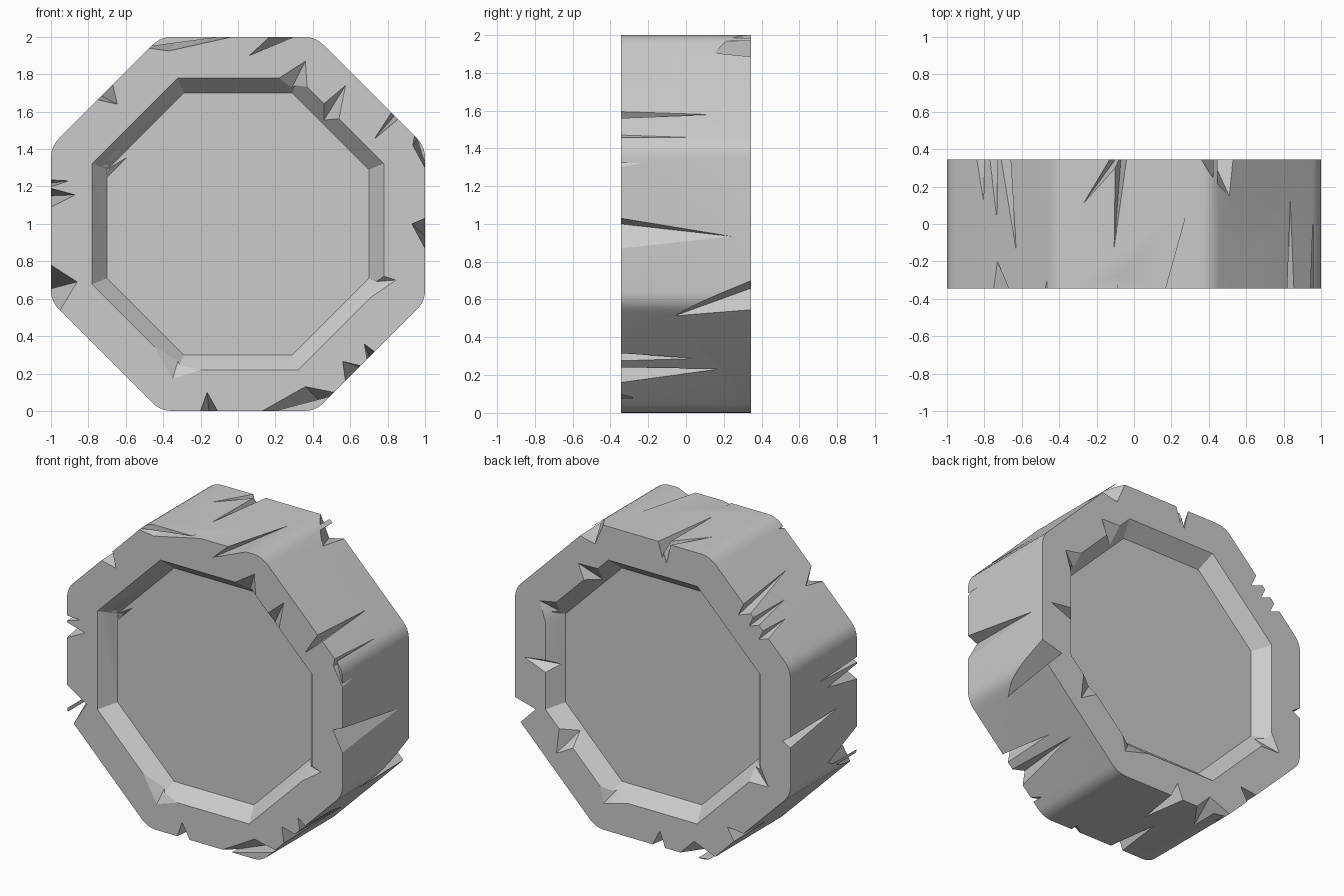
import bpy, bmesh
from math import pi, cos, sin, tan
from mathutils import Vector

if "Cube" in bpy.data.objects:
    bpy.data.objects.remove(bpy.data.objects["Cube"])

H = 0.345          # half thickness
FLOOR = 0.095      # recess depth


def mesh_object(name, bm):
    bmesh.ops.recalc_face_normals(bm, faces=bm.faces[:])
    me = bpy.data.meshes.new(name)
    bm.to_mesh(me)
    bm.free()
    ob = bpy.data.objects.new(name, me)
    bpy.context.collection.objects.link(ob)
    return ob


def octagon(apothem, fillet=0.0, seg=5):
    """Octagon outline in x,z around z = 1, optionally with rounded corners."""
    pts = []
    for i in range(8):
        a = pi / 8 + i * pi / 4
        if not fillet:
            steps, r = [a], 0
        else:
            steps = [a - pi / 8 + k * pi / 4 / seg for k in range(seg + 1)]
            r = fillet / tan(pi / 8)
        c = (apothem - r) / cos(pi / 8)
        for s in steps:
            pts.append((c * cos(a) + r * cos(s), 1 + c * sin(a) + r * sin(s)))
    return pts


def prism(bm, out0, y0, out1, y1):
    a = [bm.verts.new((x, y0, z)) for x, z in out0]
    b = [bm.verts.new((x, y1, z)) for x, z in out1]
    bm.faces.new(a)
    bm.faces.new(b[::-1])
    n = len(a)
    for i in range(n):
        bm.faces.new((a[i], b[i], b[(i + 1) % n], a[(i + 1) % n]))


def wedge(bm, a, b, c, d):
    """Tetrahedron whose inner edge is c-d, enlarged past the surface."""
    m = (c + d) / 2
    v = [bm.verts.new(m + (p - m) * 1.5) for p in (a, b, c, d)]
    for f in ((0, 1, 2), (0, 3, 1), (1, 3, 2), (0, 2, 3)):
        bm.faces.new([v[i] for i in f])


def rim_chip(bm, side, ax, az, bx, bz, cx, cz, y, t):
    """Notch on the outer edge: a, b on the edge, c on the face, tip at depth y."""
    a, b, c = (Vector((px, side * H, pz)) for px, pz in ((ax, az), (bx, bz), (cx, cz)))
    d = a.lerp(b, t)
    d.y = y
    wedge(bm, a, b, c, d)


def recess_chip(bm, side, ax, az, bx, bz, cx, cz):
    """Notch on the recess edge, running down the sloped wall."""
    a, b, c = (Vector((px, side * H, pz)) for px, pz in ((ax, az), (bx, bz), (cx, cz)))
    d = (a + b) / 2
    d += (Vector((0, side * H, 1)) - d).normalized() * 0.065
    d.y = side * (H - 0.075)
    wedge(bm, a, b, c, d)


def cut(target, cutter):
    mod = target.modifiers.new("cut", 'BOOLEAN')
    mod.operation = 'DIFFERENCE'
    mod.solver = 'EXACT'
    mod.use_self = True
    mod.object = cutter
    bpy.context.view_layer.objects.active = target
    bpy.ops.object.modifier_apply(modifier=mod.name)
    cutter.hide_render = True
    bpy.data.objects.remove(cutter)


# wheel body
bm = bmesh.new()
outline = octagon(1.0, 0.06)
prism(bm, outline, -H, outline, H)
wheel = mesh_object("stone_wheel", bm)

# sloped recess on both faces
bm = bmesh.new()
for s in (-1, 1):
    prism(bm, octagon(0.70), s * (H - FLOOR), octagon(0.864), s * (H + 0.1))
cut(wheel, mesh_object("recess_cutter", bm))

# chips on the outer edge
front_top = [
    (-.48, 1.94, -.03, 2, -.37, 1.925, -.2, .3),
    (.17, 2, .30, 2, .06, 1.90, .10, .95),
    (.82, 1.594, .855, 1.56, .73, 1.455, .13, .45),
    (.945, 1.475, 1, 1.30, .935, 1.42, -.02, .15),
    (1, 1.03, 1, .87, .93, 1.0, .24, .6),
    (-1, 1.19, -1, 1.09, -.87, 1.155, -.04, .4),
    (-1, 1.235, -1, 1.20, -.905, 1.23, .05, .5),
    (-.75, 1.664, -.67, 1.744, -.645, 1.64, -.2, .25),
]
front_low = [
    (.73, .316, .69, .276, .676, .358, .05, .7),
    (.655, .241, .575, .161, .56, .265, .18, .1),
    (.13, 0, .51, .10, .36, .13, -.22, .75),
    (-.20, 0, -.11, 0, -.165, .10, 0, .5),
    (-1, .78, -.95, .54, -.86, .69, -.1, .5),
]
back_top = [
    (-.13, 2, -.06, 2, -.10, 1.87, .11, -2),
    (-.10, 2, -.04, 2, -.07, 1.9, -.125, -.1),
    (-.84, 1.574, -.80, 1.614, -.77, 1.55, .12, .9),
    (-.77, 1.644, -.73, 1.684, -.70, 1.62, .03, .9),
    (-.71, 1.704, -.66, 1.754, -.62, 1.67, -.14, 1.6),
    (.36, 2, .53, 1.885, .42, 1.86, .16, .85),
]
back_low = [
    (1, .70, .96, .546, .85, .66, -.14, 1.4),
    (0, 0, -.09, 0, -.05, .10, .05, .5),
    (-.59, .176, -.66, .246, -.54, .26, .05, .5),
    (-.20, 0, -.45, .04, -.30, .10, .2, .5),
    (-1, .97, -1, .90, -.94, .93, -.15, -.1),
]
# chips on the recess edge
front_inner = [
    (.22, 1.78, .37, 1.735, .36, 1.87),
    (.46, 1.643, .54, 1.563, .575, 1.74),
    (.78, .72, .70, .60, .845, .70),
    (-.45, .35, -.20, .22, -.35, .17),
]
back_inner = [
    (.50, 1.603, .40, 1.703, .54, 1.70),
    (.78, 1.25, .70, 1.403, .82, 1.38),
    (.78, 1.0, .78, .92, .93, .98),
    (.68, .577, .58, .477, .70, .41),
    (.38, .277, .18, .22, .36, .17),
    (-.78, .72, -.70, .597, -.84, .60),
]
bm = bmesh.new()
for s, rim, inner in ((-1, front_top + front_low, front_inner),
                      (1, back_top + back_low, back_inner)):
    for c in rim:
        rim_chip(bm, s, *c)
    for c in inner:
        recess_chip(bm, s, *c)
# small pit in the front recess corner
wedge(bm, Vector((-.62, -.25, 1.34)), Vector((-.70, -.25, 1.26)),
      Vector((-.73, -.30, 1.35)), Vector((-.66, -.22, 1.27)))
cut(wheel, mesh_object("chip_cutter", bm))

# smooth only the rounded corners
bpy.ops.object.select_all(action='DESELECT')
wheel.select_set(True)
bpy.context.view_layer.objects.active = wheel
bpy.ops.object.shade_smooth_by_angle(angle=pi / 9)
